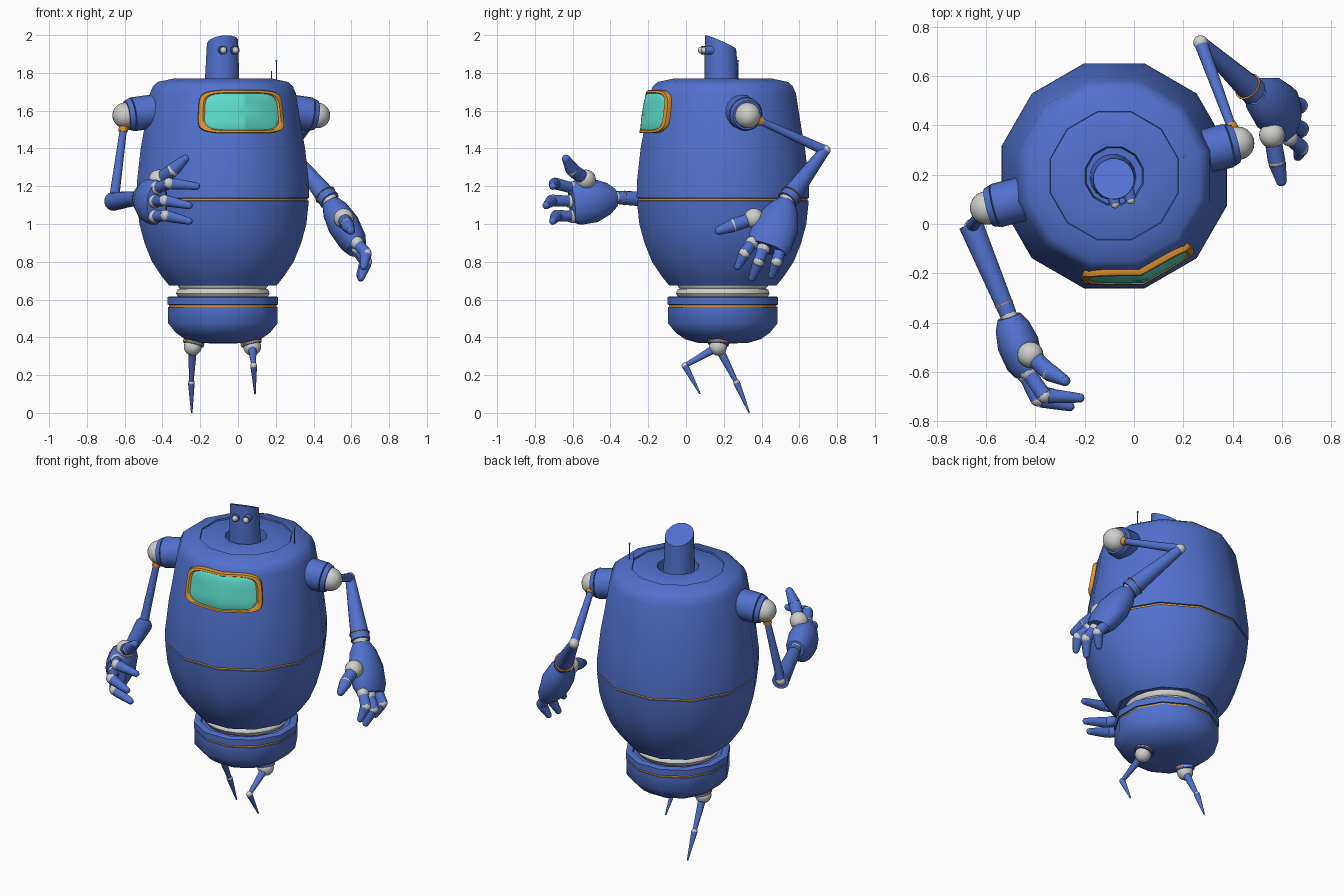
import bpy, bmesh
from math import sin, cos, pi, radians, degrees
from mathutils import Vector as V

if "Cube" in bpy.data.objects:
    bpy.data.objects.remove(bpy.data.objects["Cube"])


def material(name, rgb):
    m = bpy.data.materials.new(name)
    m.use_nodes = True
    m.diffuse_color = (*rgb, 1)
    m.node_tree.nodes["Principled BSDF"].inputs["Base Color"].default_value = (*rgb, 1)
    return m


BLUE = material("blue paint", (0.085, 0.165, 0.62))
GREY = material("light grey", (0.62, 0.62, 0.6))
ORANGE = material("orange trim", (0.72, 0.3, 0.03))
TEAL = material("teal glass", (0.11, 0.72, 0.6))

CX, CY, YAW = -0.08, 0.195, 15


def finish(name, bm, mats):
    bmesh.ops.recalc_face_normals(bm, faces=bm.faces)
    me = bpy.data.meshes.new(name)
    bm.to_mesh(me)
    bm.free()
    for m in mats:
        me.materials.append(m)
    ob = bpy.data.objects.new(name, me)
    bpy.context.collection.objects.link(ob)
    bpy.ops.object.select_all(action="DESELECT")
    ob.select_set(True)
    bpy.context.view_layer.objects.active = ob
    bpy.ops.object.shade_smooth_by_angle(angle=radians(42))
    return ob


def loft(name, rings, mat, u, v, sides=12, accents=None):
    """Skin a run of elliptical rings (centre, radius along u, radius along v)."""
    bm = bmesh.new()
    accents = accents or {}
    mats = [mat] + list(dict.fromkeys(accents.values()))
    loops = []
    for c, ru, rv in rings:
        angles = [2 * pi * (i + 0.5) / sides for i in range(sides)]
        loops.append([bm.verts.new(c + u * ru * cos(a) + v * rv * sin(a)) for a in angles])
    for k, (a, b) in enumerate(zip(loops, loops[1:])):
        for i in range(sides):
            j = (i + 1) % sides
            f = bm.faces.new((a[i], a[j], b[j], b[i]))
            f.material_index = mats.index(accents.get(k, mat))
    bm.faces.new(loops[0])
    bm.faces.new(loops[-1])
    return finish(name, bm, mats)


def lathe(name, profile, mat, accents=None, sides=12):
    k = 1 / cos(pi / sides)
    rings = [(V((CX, CY, z)), r * k, r * k) for r, z in profile]
    return loft(name, rings, mat, V((1, 0, 0)), V((0, 1, 0)), sides, accents)


def rod(name, a, b, ra, rb, mat, sides=14):
    a, b = V(a), V(b)
    d = (b - a).normalized()
    u = d.orthogonal().normalized()
    return loft(name, [(a, ra, ra), (b, rb, rb)], mat, u, d.cross(u), sides)


def ball(name, p, r, mat, segs=20):
    bm = bmesh.new()
    bmesh.ops.create_uvsphere(bm, u_segments=segs, v_segments=segs // 2 + 2, radius=r)
    bmesh.ops.translate(bm, verts=bm.verts, vec=p)
    return finish(name, bm, [mat])


# Barrel body with an orange groove round the waist and a recessed neck hole
BODY = [(0.05, 0.70), (0.27, 0.69), (0.285, 0.675), (0.325, 0.725), (0.375, 0.80), (0.415, 0.90),
        (0.442, 1.0), (0.455, 1.123), (0.447, 1.124), (0.447, 1.136), (0.456, 1.137),
        (0.455, 1.22), (0.435, 1.4), (0.417, 1.5), (0.387, 1.69), (0.37, 1.73), (0.345, 1.752),
        (0.26, 1.77), (0.258, 1.762), (0.25, 1.766), (0.118, 1.768), (0.112, 1.71), (0.02, 1.71)]
lathe("body", BODY, BLUE, {8: ORANGE})


def on_body(angle, z, offset):
    """Point on the faceted barrel, angle in degrees from the front towards +x."""
    r = 0.4
    for (r0, z0), (r1, z1) in zip(BODY[11:16], BODY[12:17]):
        if z0 <= z <= z1:
            r = r0 + (r1 - r0) * (z - z0) / (z1 - z0)
    r = r / cos(radians((angle + 15) % 30 - 15)) + offset
    return V((CX + r * sin(radians(angle)), CY - r * cos(radians(angle)), z))


# Chest window: rounded outline wrapped onto the barrel
def window_point(t, s, offset):
    c, n = cos(t), sin(t)
    k = (abs(c) ** 5 + abs(n) ** 5) ** -0.2
    return on_body(YAW + 30.5 * s * c * k, 1.595 + 0.106 * s * n * k, offset)


STEPS = 56
turn = [2 * pi * i / STEPS for i in range(STEPS)]
bm = bmesh.new()
SHELLS = ((1.0, 0.0), (0.94, 0.014), (0.8, 0.02), (0.5, 0.024), (0.2, 0.025))
loops = [[bm.verts.new(window_point(t, s, o)) for t in turn] for s, o in SHELLS]
for a, b in zip(loops, loops[1:]):
    for i in range(STEPS):
        j = (i + 1) % STEPS
        bm.faces.new((a[i], a[j], b[j], b[i]))
bm.faces.new(loops[-1])
finish("window_glass", bm, [TEAL])

bm = bmesh.new()
BAND = ((1.08, -0.01), (1.08, 0.012), (1.05, 0.022), (0.95, 0.022), (0.91, 0.014), (0.91, -0.01))
loops = [[bm.verts.new(window_point(t, s, o)) for t in turn] for s, o in BAND]
for a, b in zip(loops, loops[1:] + loops[:1]):
    for i in range(STEPS):
        j = (i + 1) % STEPS
        bm.faces.new((a[i], a[j], b[j], b[i]))
finish("window_frame", bm, [ORANGE])

# Flexible waist and pelvis bowl
lathe("waist", [(0.2, 0.59), (0.235, 0.61), (0.248, 0.632), (0.24, 0.652), (0.228, 0.658),
                (0.238, 0.67), (0.238, 0.69), (0.22, 0.705)], GREY, sides=24)
lathe("pelvis", [(0.05, 0.368), (0.13, 0.37), (0.2, 0.39), (0.25, 0.425), (0.29, 0.475),
                 (0.29, 0.56), (0.284, 0.561), (0.284, 0.572), (0.293, 0.573), (0.293, 0.612),
                 (0.285, 0.616), (0.255, 0.616), (0.25, 0.60), (0.1, 0.60)], BLUE, {6: ORANGE})

# Periscope head with a slanted top and two eyes
fwd = V((sin(radians(YAW)), -cos(radians(YAW)), 0))
side = V((-fwd.y, fwd.x, 0))
head_c = V((-0.082, 0.183, 1.962))
head = loft("head", [(V((-0.085, 0.19, 1.70)), 0.094, 0.094), (head_c, 0.083, 0.083)],
            BLUE, fwd, side, 20)
for vert in head.data.vertices:
    if vert.co.z > 1.9:
        vert.co.z += 0.45 * (vert.co - head_c).dot(fwd)
for tag, s in (("right", -1), ("left", 1)):
    eye = V((-0.052, 0.115, 1.92)) + side * 0.033 * s
    rod(tag + "_eye_socket", eye - fwd * 0.02, eye + fwd * 0.025, 0.023, 0.023, BLUE)
    ball(tag + "_eye", eye + fwd * 0.027, 0.018, GREY, 14)

# Antennae
rod("long_antenna", (0.203, 0.275, 1.74), (0.203, 0.275, 1.862), 0.003, 0.003, BLUE, 6)
ball("antenna_tip", (0.203, 0.275, 1.863), 0.006, TEAL, 8)
rod("short_antenna", (0.177, 0.27, 1.74), (0.177, 0.27, 1.81), 0.003, 0.003, BLUE, 6)


# Legs: hip collar, ball, two tapered spikes
def leg(tag, hip, knee, foot):
    hip, knee = V(hip), V(knee)
    out = V((0.25 if hip.x > CX else -0.25, -0.1, -1)).normalized()
    rod(tag + "_hip_collar", hip - out * 0.08, hip - out * 0.012, 0.056, 0.056, BLUE, 16)
    rod(tag + "_hip_trim", hip - out * 0.026, hip - out * 0.02, 0.058, 0.058, ORANGE, 16)
    ball(tag + "_hip", hip, 0.047, GREY)
    rod(tag + "_thigh", hip, knee, 0.024, 0.012, BLUE)
    ball(tag + "_knee", knee, 0.018, GREY, 14)
    rod(tag + "_shin", knee, foot, 0.018, 0.004, BLUE)


leg("right_leg", (-0.24, 0.17, 0.35), (-0.247, 0.268, 0.16), (-0.245, 0.335, 0.0))
leg("left_leg", (0.075, 0.17, 0.35), (0.083, -0.005, 0.25), (0.09, 0.075, 0.1))


# Digits: tapered segments with grey knuckles and round tips
def digit(name, pts, r):
    a, b, c = map(V, pts)
    ball(name + "_root", a, r * 1.15, GREY, 12)
    rod(name + "_lower", a, b, r * 0.95, r, BLUE)
    ball(name + "_knuckle", b, r * 0.98, GREY, 14)
    near = b.lerp(c, 0.12)
    rod(name + "_upper", near, c, r, r * 0.62, BLUE)
    ball(name + "_tip", c, r * 0.62, BLUE, 12)


def arm(tag, root, shoulder, elbow, wrist, radii, knuckles, across, fingers, thumb):
    root, shoulder, elbow, wrist, knuckles = map(V, (root, shoulder, elbow, wrist, knuckles))
    # Shoulder
    d = (shoulder - root).normalized()
    rod(tag + "_shoulder_collar", root, shoulder - d * 0.04, 0.09, 0.09, BLUE, 20)
    rod(tag + "_shoulder_rim", shoulder - d * 0.035, shoulder - d * 0.008, 0.088, 0.078, BLUE, 20)
    ball(tag + "_shoulder_ball", shoulder, 0.068, GREY, 24)
    # Upper arm and forearm
    d = (elbow - shoulder).normalized()
    rod(tag + "_arm_socket", shoulder + d * 0.05, shoulder + d * 0.088, 0.027, 0.024, ORANGE)
    rod(tag + "_upper_arm", shoulder + d * 0.08, elbow, 0.019, 0.027, BLUE)
    ball(tag + "_elbow", elbow, 0.03, GREY)
    d = (wrist - elbow).normalized()
    rod(tag + "_forearm", elbow - d * 0.01, wrist, *radii, BLUE, 16)
    cuff = wrist - d * 0.045
    rod(tag + "_forearm_trim", cuff, cuff + d * 0.004, radii[1] + 0.004, radii[1] + 0.004, ORANGE, 16)
    rod(tag + "_wrist", wrist - d * 0.02, wrist + d * 0.03, radii[1] * 0.92, 0.035, GREY, 16)
    # Palm
    d = knuckles - wrist
    w = V(across)
    w = (w - d * (w.dot(d) / d.length_squared)).normalized()
    t = d.normalized().cross(w)
    shape = ((0.04, 0.05, 0.048), (0.2, 0.085, 0.07), (0.5, 0.118, 0.085),
             (0.85, 0.122, 0.075), (1.0, 0.105, 0.055))
    loft(tag + "_palm", [(wrist + d * f, a, b) for f, a, b in shape], BLUE, w, t, 14)
    # Fingers and thumb
    for i, pts in enumerate(fingers):
        digit(f"{tag}_finger_{i + 1}", pts, 0.031)
    ball(tag + "_thumb_mount", thumb[0], 0.053, GREY)
    digit(tag + "_thumb", thumb, 0.036)


arm("right", (-0.42, 0.11, 1.60), (-0.597, 0.065, 1.575), (-0.658, -0.01, 1.12),
    (-0.51, -0.365, 1.14), (0.05, 0.035), (-0.43, -0.605, 1.11), (0, 0, 1),
    [((-0.43, -0.60, 1.19), (-0.365, -0.695, 1.215), (-0.22, -0.705, 1.2)),
     ((-0.44, -0.61, 1.12), (-0.39, -0.71, 1.125), (-0.26, -0.74, 1.098)),
     ((-0.44, -0.60, 1.04), (-0.385, -0.685, 1.045), (-0.26, -0.705, 1.015))],
    ((-0.42, -0.53, 1.235), (-0.345, -0.6, 1.285), (-0.28, -0.635, 1.345)))
arm("left", (0.25, 0.285, 1.60), (0.42, 0.327, 1.575), (0.27, 0.735, 1.39),
    (0.485, 0.535, 1.125), (0.027, 0.056), (0.63, 0.43, 0.87), (0, -1, 0.1),
    [((0.63, 0.35, 0.9), (0.678, 0.31, 0.845), (0.665, 0.275, 0.775)),
     ((0.635, 0.41, 0.87), (0.68, 0.385, 0.8), (0.65, 0.35, 0.715)),
     ((0.63, 0.5, 0.86), (0.675, 0.48, 0.8), (0.645, 0.455, 0.73))],
    ((0.56, 0.36, 1.03), (0.578, 0.255, 0.995), (0.597, 0.175, 0.965)))
